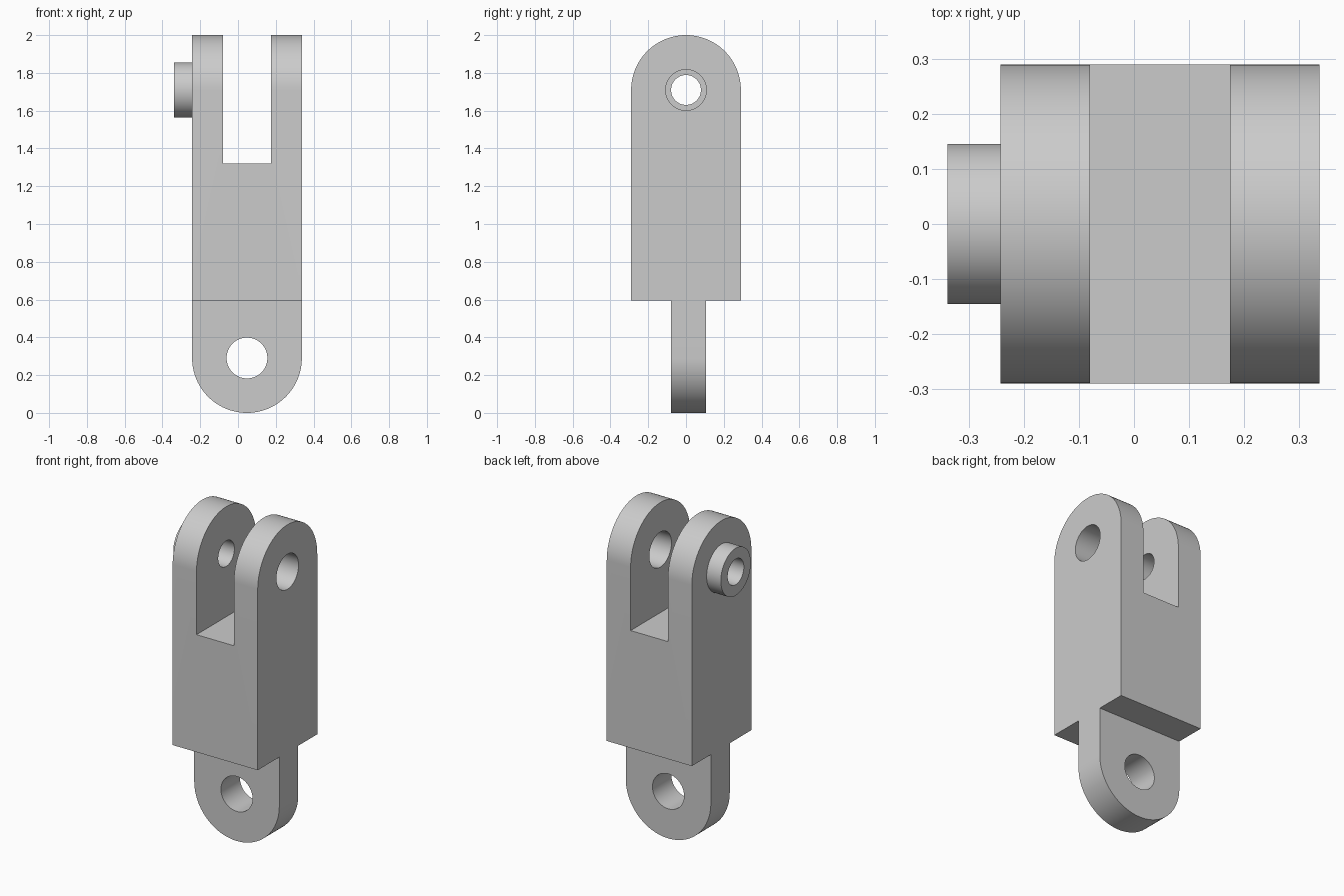
import bpy
import bmesh
from math import pi, sin, cos, radians
from mathutils import Matrix, Vector

cube = bpy.data.objects.get("Cube")
if cube:
    bpy.data.objects.remove(cube, do_unlink=True)

# Main dimensions
X0, X1 = -0.243, 0.338            # body width
MID = (X0 + X1) / 2               # tongue centre
R = (X1 - X0) / 2                 # radius of both rounded ends
SHOULDER, TOP = 0.595, 2.0
PIN_Z = TOP - R                   # upper pin axis
SLOT_X0, SLOT_X1, SLOT_Z = -0.08, 0.175, 1.32
BOSS_X, BOSS_R = -0.34, 0.146
BIG_HOLE, SMALL_HOLE = 0.108, 0.079
TONGUE_Y0, TONGUE_Y1 = -0.08, 0.105

steel = bpy.data.materials.new("grey steel")
steel.use_nodes = True
GREY = (0.6, 0.6, 0.6, 1)
steel.diffuse_color = GREY
steel.node_tree.nodes["Principled BSDF"].inputs["Base Color"].default_value = GREY


def add_object(name, bm):
    bmesh.ops.recalc_face_normals(bm, faces=bm.faces)
    mesh = bpy.data.meshes.new(name)
    bm.to_mesh(mesh)
    bm.free()
    mesh.materials.append(steel)
    obj = bpy.data.objects.new(name, mesh)
    bpy.context.collection.objects.link(obj)
    return obj


def prism(name, points, push):
    """Extrude a flat outline along a vector."""
    bm = bmesh.new()
    face = bm.faces.new([bm.verts.new(p) for p in points])
    moved = bmesh.ops.extrude_face_region(bm, geom=[face])["geom"]
    verts = [v for v in moved if isinstance(v, bmesh.types.BMVert)]
    bmesh.ops.translate(bm, verts=verts, vec=Vector(push))
    return add_object(name, bm)


def cylinder(name, start, end, radius):
    """Round bar between two points."""
    a, b = Vector(start), Vector(end)
    axis = b - a
    turn = axis.to_track_quat("Z", "Y").to_matrix().to_4x4()
    bm = bmesh.new()
    bmesh.ops.create_cone(bm, cap_ends=True, segments=64, radius1=radius,
                          radius2=radius, depth=axis.length,
                          matrix=Matrix.Translation((a + b) / 2) @ turn)
    return add_object(name, bm)


def combine(obj, tool, operation):
    """Apply a boolean and discard the tool."""
    tool.hide_render = True
    mod = obj.modifiers.new(operation.lower(), "BOOLEAN")
    mod.operation, mod.object, mod.solver = operation, tool, "EXACT"
    bpy.context.view_layer.objects.active = obj
    bpy.ops.object.modifier_apply(modifier=mod.name)
    bpy.data.objects.remove(tool, do_unlink=True)


def rounded_outline(flat, centre, side):
    """(across, z) outline: flat end at one height, half circle at the other."""
    arc = [(R * cos(pi * i / 48), centre + side * R * sin(pi * i / 48))
           for i in range(49)]
    return arc + [(-R, flat), (R, flat)]


# Fork body with rounded arms
body = prism("fork_body",
             [(X0, y, z) for y, z in rounded_outline(SHOULDER, PIN_Z, 1)],
             (X1 - X0, 0, 0))

# Slot between the arms
slot = prism("slot_cutter",
             [(SLOT_X0, -1, SLOT_Z), (SLOT_X1, -1, SLOT_Z),
              (SLOT_X1, -1, TOP + 1), (SLOT_X0, -1, TOP + 1)], (0, 2, 0))
combine(body, slot, "DIFFERENCE")

# Raised boss on the outer side of one arm
boss = cylinder("pin_boss", (BOSS_X, 0, PIN_Z), (X0 + 0.05, 0, PIN_Z), BOSS_R)
combine(body, boss, "UNION")

# Pin bores: narrow through the boss arm, wide through the other
for x0, x1, radius in ((-1, MID, SMALL_HOLE), (MID, 1, BIG_HOLE)):
    bore = cylinder("bore_cutter", (x0, 0, PIN_Z), (x1, 0, PIN_Z), radius)
    combine(body, bore, "DIFFERENCE")

# Lower tongue with its cross hole
tongue = prism("lower_tongue",
               [(MID + x, TONGUE_Y0, z) for x, z in rounded_outline(SHOULDER, R, -1)],
               (0, TONGUE_Y1 - TONGUE_Y0, 0))
hole = cylinder("hole_cutter", (MID, -1, R), (MID, 1, R), BIG_HOLE)
combine(tongue, hole, "DIFFERENCE")

# Smooth curves, crisp edges
bpy.ops.object.select_all(action="DESELECT")
for part in (body, tongue):
    part.select_set(True)
bpy.context.view_layer.objects.active = body
bpy.ops.object.shade_smooth_by_angle(angle=radians(30))
